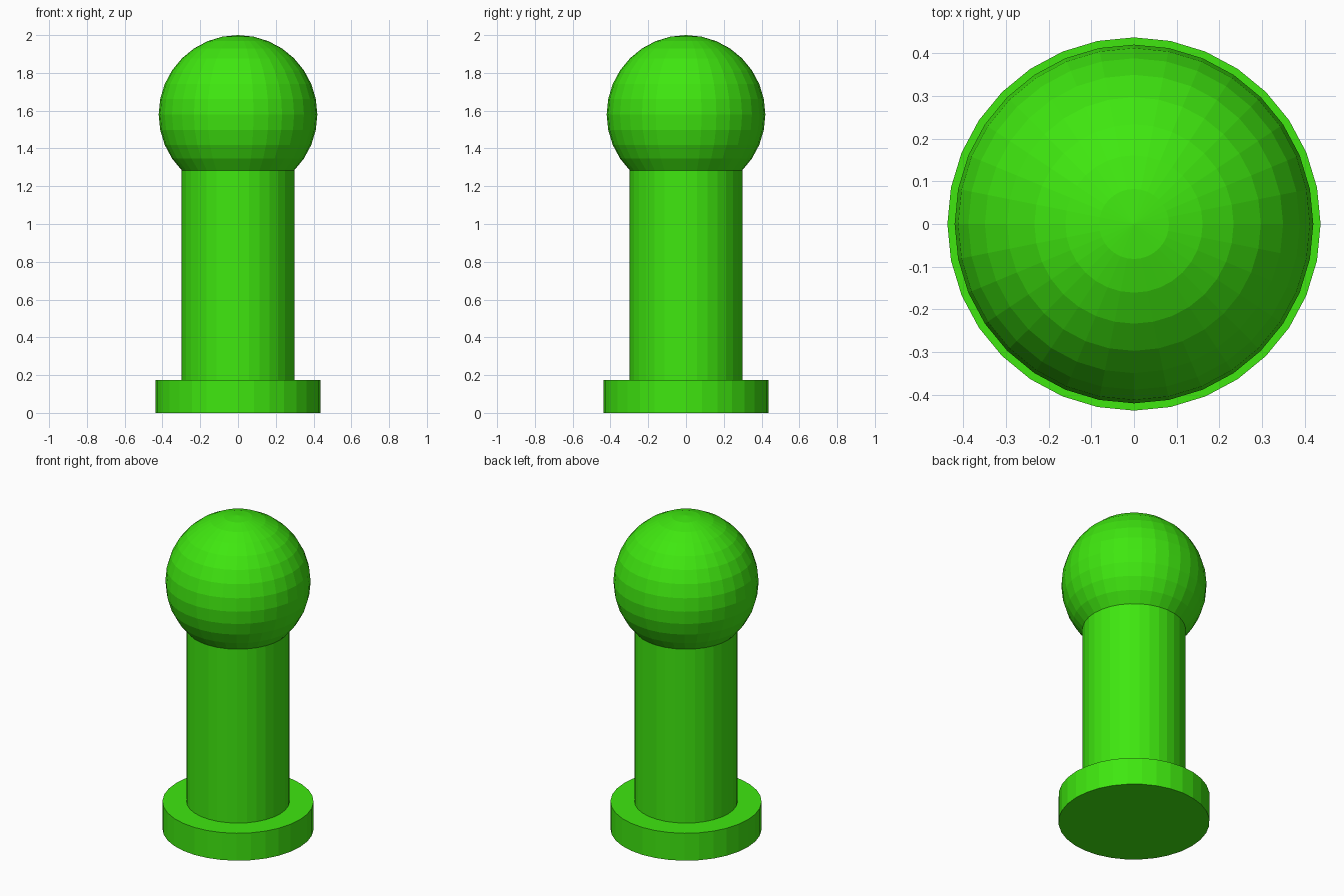
import bpy

if "Cube" in bpy.data.objects:
    bpy.data.objects.remove(bpy.data.objects["Cube"])

green = bpy.data.materials.new("green")
green.diffuse_color = (0.05, 0.8, 0.005, 1)
green.use_nodes = True
green.node_tree.nodes["Principled BSDF"].inputs["Base Color"].default_value = green.diffuse_color


def finish(name):
    obj = bpy.context.object
    obj.name = name
    obj.data.materials.append(green)


def disc(name, radius, bottom, top):
    bpy.ops.mesh.primitive_cylinder_add(
        vertices=32, radius=radius, depth=top - bottom,
        location=(0, 0, (bottom + top) / 2))
    finish(name)


# Wide foot and slimmer shaft
disc("base", 0.437, 0, 0.175)
disc("shaft", 0.298, 0.175, 1.285)

# Faceted ball resting on the shaft
bpy.ops.mesh.primitive_uv_sphere_add(
    segments=32, ring_count=16, radius=0.42, location=(0, 0, 1.58))
finish("ball_head")
